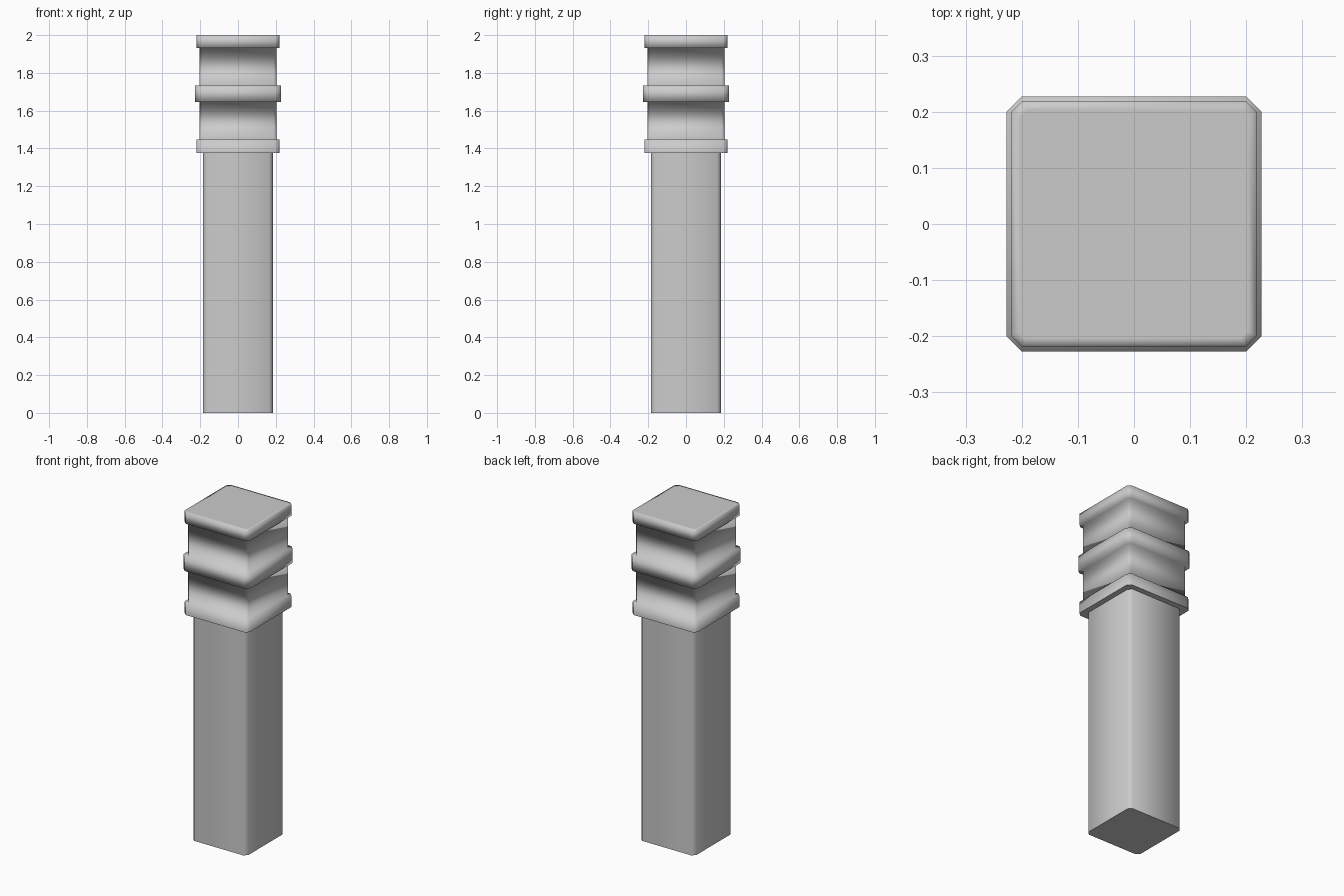
import bpy, bmesh

if "Cube" in bpy.data.objects:
    bpy.data.objects.remove(bpy.data.objects["Cube"])


def octagon(half, cut, z):
    """Square ring with chamfered corners, counter-clockwise."""
    a, b = half, half - cut
    return [(x, y, z) for x, y in ((a, -b), (a, b), (b, a), (-b, a),
                                   (-a, b), (-a, -b), (-b, -a), (b, -a))]


def stacked(name, profile, smooth_z=None):
    """Skin (half width, corner cut, z) rings and cap both ends."""
    bm = bmesh.new()
    rings = [[bm.verts.new(p) for p in octagon(*r)] for r in profile]
    for lo, hi in zip(rings, rings[1:]):
        for i in range(8):
            j = (i + 1) % 8
            bm.faces.new((lo[i], lo[j], hi[j], hi[i]))
    bm.faces.new(rings[0][::-1])
    bm.faces.new(rings[-1])
    for f in bm.faces:
        f.smooth = True
    # Keep the flat end rims crisp
    for e in bm.edges:
        zs = [v.co.z for v in e.verts]
        if max(zs) - min(zs) < 1e-5 and (zs[0] < profile[0][2] + 1e-5 or
                                         (smooth_z is None and zs[0] > profile[-1][2] - 1e-5)):
            e.smooth = False
    mesh = bpy.data.meshes.new(name)
    bm.to_mesh(mesh)
    bm.free()
    obj = bpy.data.objects.new(name, mesh)
    bpy.context.collection.objects.link(obj)
    return obj


# Plain lower shaft
stacked("post_shaft", [(0.185, 0.02, 0), (0.185, 0.02, 1.38)])

# Wider head with three raised bands
CORE, BAND, MID = (0.204, 0.015), (0.219, 0.02), (0.227, 0.027)
stacked("banded_head", [
    (*BAND, 1.377), (*BAND, 1.447),
    (*CORE, 1.447), (*CORE, 1.647),
    (*MID, 1.647), (*MID, 1.732),
    (*CORE, 1.732), (*CORE, 1.932),
    (*BAND, 1.932), (*BAND, 2.0),
    (0.203, 0.012, 2.0),
], smooth_z=2.0)
